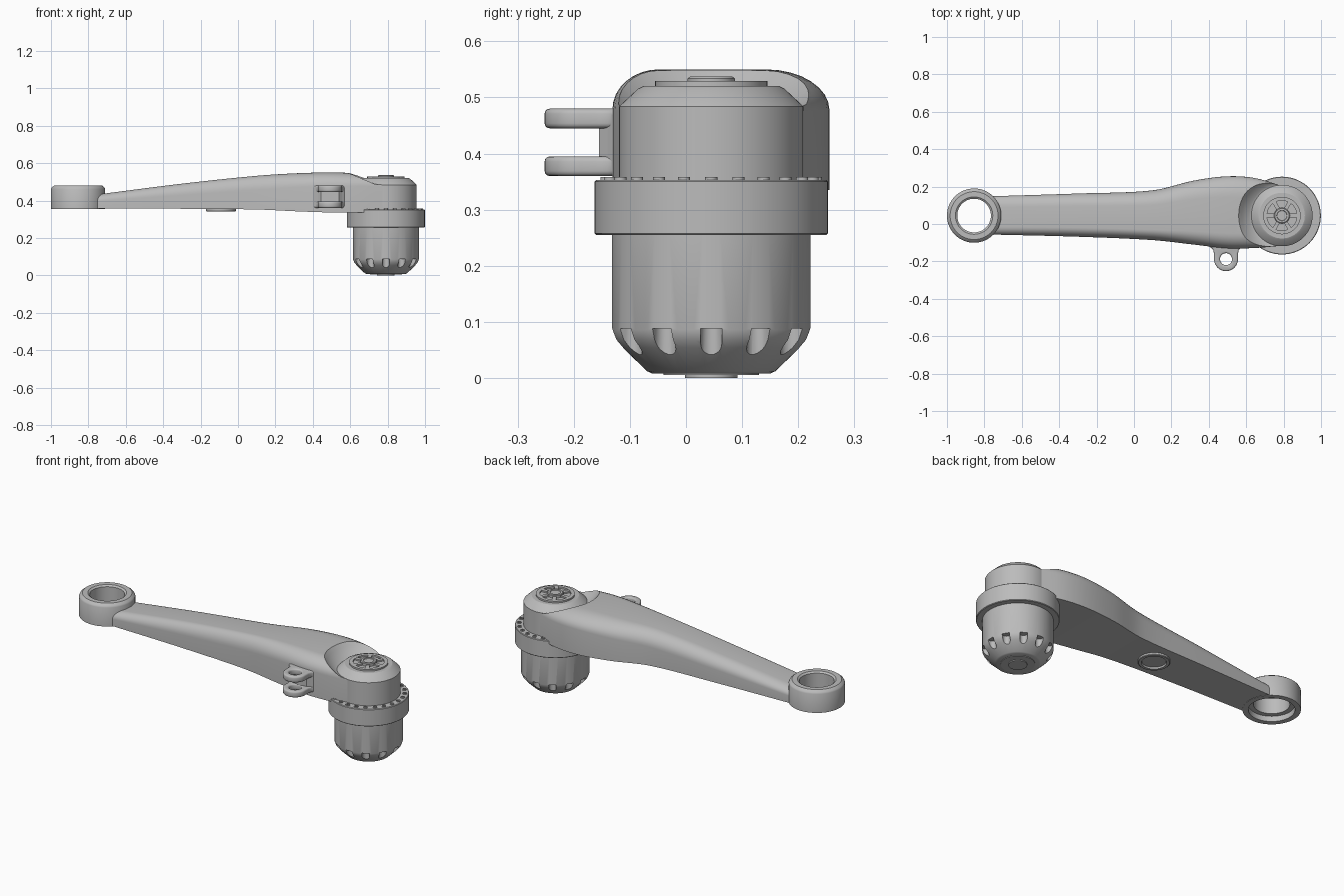
import bpy, bmesh
from math import sin, cos, pi, radians
from mathutils import Matrix, Vector

cube = bpy.data.objects.get("Cube")
if cube:
    bpy.data.objects.remove(cube, do_unlink=True)

grey = bpy.data.materials.new("cast metal grey")
grey.use_nodes = True
colour = (0.5, 0.5, 0.5, 1)
grey.diffuse_color = colour
grey.node_tree.nodes["Principled BSDF"].inputs["Base Color"].default_value = colour

POST = Vector((0.791, 0.045, 0))
EYE = Vector((-0.855, 0.045, 0))


def make(name, bm):
    bmesh.ops.remove_doubles(bm, verts=bm.verts, dist=1e-5)
    bmesh.ops.recalc_face_normals(bm, faces=bm.faces)
    mesh = bpy.data.meshes.new(name)
    bm.to_mesh(mesh)
    bm.free()
    mesh.materials.append(grey)
    obj = bpy.data.objects.new(name, mesh)
    bpy.context.collection.objects.link(obj)
    return obj


def smooth(obj, angle=30):
    obj.data.shade_smooth()
    obj.data.set_sharp_from_angle(angle=radians(angle))
    return obj


def bridge(bm, rings, closed=False):
    """Join successive rings of vertices with quads."""
    n = len(rings[0])
    pairs = list(zip(rings, rings[1:]))
    if closed:
        pairs.append((rings[-1], rings[0]))
    for a, b in pairs:
        for i in range(n):
            j = (i + 1) % n
            bm.faces.new((a[i], a[j], b[j], b[i]))


def lathe(name, centre, profile, closed=False, n=72):
    bm = bmesh.new()
    rings = [[bm.verts.new(centre + Vector((r * cos(2 * pi * i / n), r * sin(2 * pi * i / n), z)))
              for i in range(n)] for r, z in profile]
    bridge(bm, rings, closed)
    bmesh.ops.dissolve_degenerate(bm, dist=1e-6, edges=bm.edges)
    return make(name, bm)


def apply_modifiers(obj):
    dg = bpy.context.evaluated_depsgraph_get()
    mesh = bpy.data.meshes.new_from_object(obj.evaluated_get(dg))
    obj.modifiers.clear()
    obj.data = mesh


def boolean(obj, other, operation="DIFFERENCE"):
    mod = obj.modifiers.new("cut", "BOOLEAN")
    mod.object, mod.operation, mod.solver = other, operation, "EXACT"
    apply_modifiers(obj)
    bpy.data.objects.remove(other, do_unlink=True)


def prism(bm, outline, z0, z1):
    rings = [[bm.verts.new((x, y, z)) for x, y in outline] for z in (z0, z1)]
    bridge(bm, rings)
    bm.faces.new(rings[0])
    bm.faces.new(rings[1])


def hermite(rows, x):
    """Smooth interpolation of the columns of rows, keyed on the first column."""
    def slope(i, c):
        a, b = rows[max(i - 1, 0)], rows[min(i + 1, len(rows) - 1)]
        return (b[c] - a[c]) / (b[0] - a[0])
    k = max(i for i in range(len(rows) - 1) if rows[i][0] <= x + 1e-9)
    p, q = rows[k], rows[k + 1]
    h = q[0] - p[0]
    t = (x - p[0]) / h
    return [(2*t**3 - 3*t**2 + 1) * p[c] + (t**3 - 2*t**2 + t) * h * slope(k, c)
            + (3*t**2 - 2*t**3) * q[c] + (t**3 - t**2) * h * slope(k + 1, c)
            for c in range(1, len(p))]


# Arm: x, right side, left side, underside, top, shoulder height
stations = [
    (-0.77, -0.056, 0.148, 0.357, 0.43, 0.035),
    (-0.3, -0.068, 0.163, 0.356, 0.49, 0.06),
    (0.1, -0.086, 0.18, 0.352, 0.532, 0.075),
    (0.32, -0.11, 0.232, 0.342, 0.546, 0.075),
    (0.5, -0.13, 0.255, 0.336, 0.55, 0.072),
    (0.65, -0.128, 0.245, 0.335, 0.545, 0.068),
    (0.8, -0.115, 0.2, 0.335, 0.535, 0.06),
]
bm = bmesh.new()
rings = []
STEPS = 48
for s in range(STEPS + 1):
    x = -0.77 + 1.57 * s / STEPS
    lo, hi, zb, zt, drop = hermite(stations, x)
    wide_l, wide_r = 0.29 * (hi - lo), 0.21 * (hi - lo)
    section = [(lo, zb), (hi, zb)]
    arc = [i * pi / 16 for i in range(9)]
    section += [(hi - wide_l * (1 - cos(a)), zt - drop * (1 - sin(a))) for a in arc]
    section += [(lo + wide_r * (1 - cos(a)), zt - drop * (1 - sin(a))) for a in reversed(arc)]
    rings.append([bm.verts.new((x, y, z)) for y, z in section])
bridge(bm, rings)
bm.faces.new(rings[0])
bm.faces.new(rings[-1])
arm = make("arm", bm)

# Conical clearance around the post, and bore clearance at the eye
boolean(arm, lathe("post_clearance", POST,
                   [(0, 0.482), (0.155, 0.482), (0.175, 0.488), (0.215, 0.53), (0.25, 0.57), (0, 0.57)]))
boolean(arm, lathe("eye_clearance", EYE, [(0, 0.3), (0.125, 0.3), (0.125, 0.5), (0, 0.5)]))
smooth(arm, 32)

# Eye ring with chamfered rim and counterbored underside
smooth(lathe("eye_ring", EYE, [
    (0.116, 0.355), (0.145, 0.355), (0.145, 0.462), (0.141, 0.47), (0.128, 0.48),
    (0.1, 0.48), (0.09, 0.472), (0.09, 0.385), (0.116, 0.385)], closed=True))

# Clevis lugs: rounded tongue flaring into the arm, with a pin hole
LUG_X, LUG_Y, LUG_R = 0.492, -0.188, 0.064
outline = [(LUG_X + LUG_R * cos(a), LUG_Y + LUG_R * sin(a))
           for a in [pi + pi * i / 20 for i in range(21)]]
flare = [(0.064, -0.16), (0.068, -0.14), (0.08, -0.125), (0.1, -0.115), (0.1, -0.06)]
outline += [(LUG_X + dx, y) for dx, y in flare]
outline += [(LUG_X - dx, y) for dx, y in reversed(flare)]
for name, z0 in (("lower_lug", 0.36), ("upper_lug", 0.445)):
    bm = bmesh.new()
    prism(bm, outline, z0, z0 + 0.035)
    lug = make(name, bm)
    boolean(lug, lathe("pin_hole", Vector((LUG_X, LUG_Y, 0)),
                       [(0, 0.3), (0.032, 0.3), (0.032, 0.6), (0, 0.6)], n=32))
    bevel = lug.modifiers.new("round", "BEVEL")
    bevel.width, bevel.segments, bevel.limit_method = 0.009, 3, "ANGLE"
    bevel.angle_limit = radians(50)
    apply_modifiers(lug)
    smooth(lug, 40)

# Web joining the two lugs to the arm
bm = bmesh.new()
prism(bm, [(0.428, -0.14), (0.445, -0.155), (0.539, -0.155), (0.556, -0.14),
           (0.59, -0.115), (0.59, -0.06), (0.395, -0.06), (0.395, -0.115)], 0.37, 0.47)
make("lug_web", bm)

# Raised ring on the underside of the arm
smooth(lathe("underside_boss", Vector((-0.092, 0.045, 0)), [
    (0, 0.36), (0.08, 0.36), (0.08, 0.345), (0.077, 0.342), (0.063, 0.342), (0.06, 0.351), (0, 0.351)]))

# Post: lower housing, flange, upper housing
housing = lathe("lower_housing", POST, [
    (0, 0.008), (0.105, 0.008), (0.114, 0.012), (0.158, 0.054), (0.17, 0.068),
    (0.177, 0.086), (0.177, 0.27), (0, 0.27)])
# Ring of vertical slots open at the tapered base
bm = bmesh.new()
tongue = [(0.164 + 0.019 * cos(a), 0.019 * sin(a)) for a in [pi / 2 + pi * i / 12 for i in range(13)]]
tongue += [(0.22, -0.019), (0.22, 0.019)]
for k in range(12):
    t = k * pi / 6
    prism(bm, [(POST.x + u * cos(t) - v * sin(t), POST.y + u * sin(t) + v * cos(t))
               for u, v in tongue], -0.02, 0.088)
boolean(housing, make("slot_cutter", bm))
smooth(housing)

smooth(lathe("flange", POST, [
    (0, 0.255), (0.205, 0.255), (0.208, 0.258), (0.208, 0.35), (0.205, 0.353), (0, 0.353)]))
smooth(lathe("upper_housing", POST, [
    (0, 0.34), (0.164, 0.34), (0.164, 0.484), (0.16, 0.488), (0.13, 0.516), (0.122, 0.52), (0, 0.52)]), 20)

# Hollow bolts around the flange
for k in range(24):
    t = radians(15) * k
    centre = POST + Vector((0.187 * cos(t), 0.187 * sin(t), 0))
    smooth(lathe("flange_bolt", centre, [
        (0.011, 0.35), (0.011, 0.358), (0.006, 0.358), (0.006, 0.35)], closed=True, n=14))

# Cap: rim, six spokes and hub
smooth(lathe("cap_rim", POST, [
    (0.1, 0.515), (0.1, 0.529), (0.08, 0.529), (0.08, 0.515)], closed=True))
bm = bmesh.new()
for k in range(6):
    turn = Matrix.Translation(POST + Vector((0, 0, 0.522))) @ Matrix.Rotation(k * pi / 3, 4, "Z")
    bmesh.ops.create_cube(bm, size=1, matrix=turn @ Matrix.Translation((0.06, 0, 0))
                          @ Matrix.Diagonal((0.05, 0.02, 0.013, 1)))
make("cap_spokes", bm)
smooth(lathe("cap_hub", POST, [
    (0, 0.515), (0.042, 0.515), (0.042, 0.534), (0.038, 0.537), (0.028, 0.537), (0.026, 0.533), (0, 0.533)]))

# Bottom plate and plug
smooth(lathe("bottom_plate", POST, [(0, 0.01), (0.085, 0.01), (0.085, 0.005), (0, 0.005)]))
smooth(lathe("bottom_plug", POST, [(0, 0.01), (0.047, 0.01), (0.047, 0), (0, 0)]))
